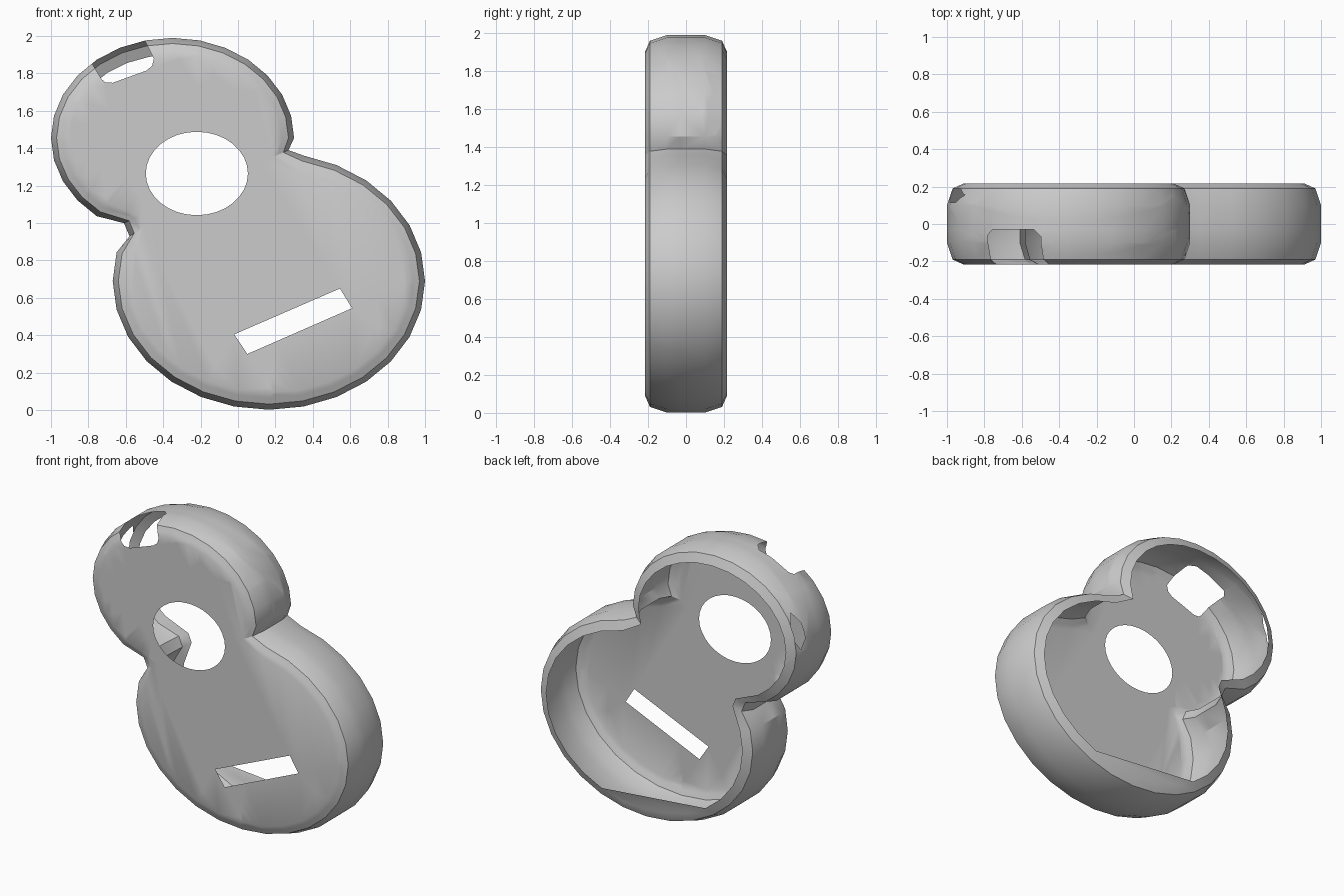
import bpy, bmesh
from math import cos, sin, pi
from mathutils import Vector

if "Cube" in bpy.data.objects:
    bpy.data.objects.remove(bpy.data.objects["Cube"])

STEP = 2 * pi / 28


def lobe(cx, cz, a, b, first, last, d):
    return [(cx + (a - d) * cos(k * STEP), cz + (b - d) * sin(k * STEP))
            for k in range(first, last + 1)]


def waist(points, d):
    mid = Vector((-0.17, 1.195))
    out = []
    for p in points:
        v = Vector(p)
        v += (mid - v).normalized() * d
        out.append((v.x, v.y))
    return out


def outline(d):
    # figure-eight outline, pulled inward by d
    return (lobe(0.165, 0.69, 0.835, 0.688, -15, 6, d) + waist([(0.27, 1.39)], d)
            + lobe(-0.35, 1.455, 0.65, 0.535, 0, 18, d)
            + waist([(-0.61, 1.0), (-0.58, 0.93)], d))


def prism_planes(points, to3d):
    # outward side planes of a convex prism
    pts = [to3d(*p) for p in points]
    mid = sum(pts, Vector()) / len(pts)
    axis = (pts[1] - pts[0]).cross(pts[2] - pts[0]).normalized()
    planes = []
    for p, q in zip(pts, pts[1:] + pts[:1]):
        n = (q - p).cross(axis).normalized()
        planes.append((p, n if n.dot(p - mid) > 0 else -n))
    return planes


def carve(bm, planes):
    # cut the thin skin along each plane, then drop the faces inside them all
    done = []

    def inside():
        return [f for f in bm.faces
                if all((f.calc_center_median() - p).dot(n) < 0 for p, n in done)]
    for p, n in planes:
        faces = inside()
        geom = set(faces)
        for f in faces:
            geom.update(f.edges)
            geom.update(f.verts)
        bmesh.ops.bisect_plane(bm, geom=list(geom), dist=1e-5, plane_co=p, plane_no=n)
        done.append((p, n))
    bmesh.ops.delete(bm, geom=inside(), context='FACES')


# shell skin: rings from the front plate to the open back rim
bm = bmesh.new()
rings = []
for y, d in [(-0.217, 0.09), (-0.19, 0.03), (-0.1, 0), (0.1, 0), (0.19, 0.03), (0.217, 0.09)]:
    rings.append([bm.verts.new((x, y, z)) for x, z in outline(d)])
for r, s in zip(rings, rings[1:]):
    n = len(r)
    for i in range(n):
        j = (i + 1) % n
        bm.faces.new((r[i], r[j], s[j], s[i]))
plate = bm.faces.new(rings[0])
bm.faces.new(rings[-1][5:11])  # straight lip at the bottom of the rim
bmesh.ops.recalc_face_normals(bm, faces=bm.faces)
bmesh.ops.triangulate(bm, faces=[plate])


def xz(x, z):
    return Vector((x, 0, z))


def yz(y, z):
    return Vector((0, y, z))


front_only = [(Vector((0, -0.205, 0)), Vector((0, 1, 0)))]

# round window
circle = [(-0.22 + 0.273 * cos(2 * pi * i / 32), 1.265 + 0.223 * sin(2 * pi * i / 32))
          for i in range(32)]
carve(bm, front_only + prism_planes(circle, xz))

# slanted slot
carve(bm, front_only + prism_planes([(-0.02, 0.405), (0.05, 0.30), (0.61, 0.545), (0.545, 0.65)], xz))

# rounded notch through the top edge
notch = [(-0.90, 2.05), (-0.73, 1.77), (-0.71, 1.752), (-0.67, 1.75), (-0.49, 1.815),
         (-0.46, 1.84), (-0.45, 1.88), (-0.56, 2.1)]
u = Vector((0.92, 0, 0.38))
yv = Vector((0, 1, 0))
carve(bm, [(Vector((0, -0.03, 0)), yv)] + prism_planes(notch, xz)
      + [(Vector((-0.785, -0.06, 1.86)), (yv - u).normalized()),
         (Vector((-0.50, -0.06, 1.96)), (yv + u).normalized())])

# small strap hole in the left side
strap = [(0.115, 1.53), (0.155, 1.47), (0.19, 1.53), (0.19, 1.63), (0.155, 1.70), (0.115, 1.63)]
carve(bm, prism_planes(strap, yz) + [(Vector((-0.7, 0, 0)), Vector((1, 0, 0)))])

mesh = bpy.data.meshes.new("shell_cover")
bm.to_mesh(mesh)
bm.free()
shell = bpy.data.objects.new("shell_cover", mesh)
bpy.context.collection.objects.link(shell)
bpy.context.view_layer.objects.active = shell
shell.select_set(True)
bpy.ops.object.shade_smooth_by_angle(angle=pi / 6)
